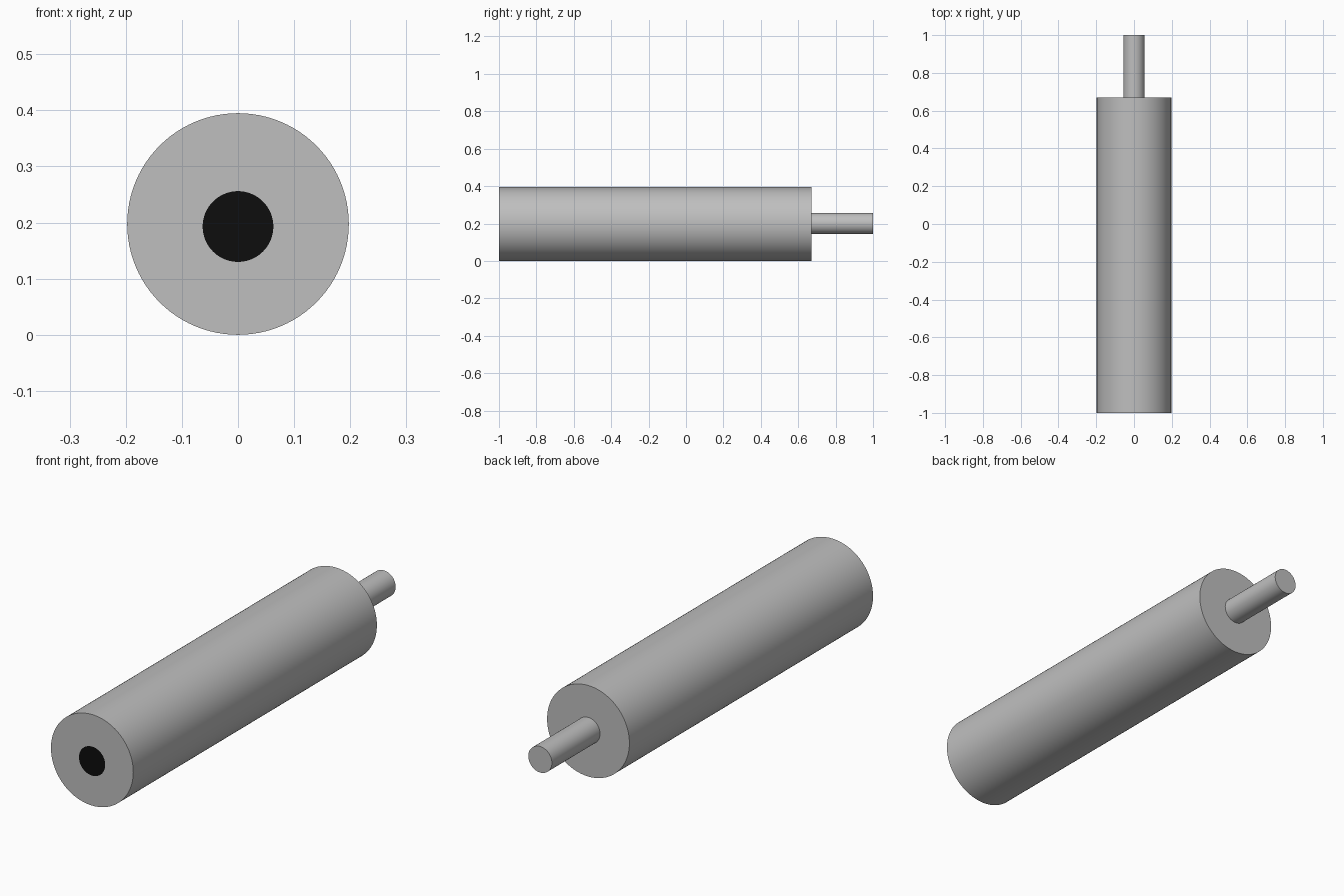
import bpy, bmesh, math

if "Cube" in bpy.data.objects:
    bpy.data.objects.remove(bpy.data.objects["Cube"])

SEGMENTS = 96


def material(name, color):
    m = bpy.data.materials.new(name)
    m.diffuse_color = (*color, 1)
    m.use_nodes = True
    m.node_tree.nodes["Principled BSDF"].inputs["Base Color"].default_value = m.diffuse_color
    return m


grey = material("metal grey", (0.52, 0.52, 0.52))
black = material("dark centre", (0.004, 0.004, 0.004))


def tube(name, rings, materials):
    """Skin rings (y, radius, centre z) along y and cap both ends."""
    bm = bmesh.new()
    loops = []
    for y, r, z in rings:
        angles = [2 * math.pi * i / SEGMENTS for i in range(SEGMENTS)]
        loops.append([bm.verts.new((r * math.cos(a), y, z + r * math.sin(a)))
                      for a in angles])
    for a, b in zip(loops, loops[1:]):
        for i in range(SEGMENTS):
            j = (i + 1) % SEGMENTS
            bm.faces.new((a[i], a[j], b[j], b[i]))
    front = bm.faces.new(loops[0])
    bm.faces.new(loops[-1])
    front.material_index = len(materials) - 1   # front cap takes the last colour
    bmesh.ops.recalc_face_normals(bm, faces=bm.faces)
    mesh = bpy.data.meshes.new(name)
    bm.to_mesh(mesh)
    bm.free()
    for m in materials:
        mesh.materials.append(m)
    obj = bpy.data.objects.new(name, mesh)
    bpy.context.collection.objects.link(obj)
    bpy.ops.object.select_all(action='DESELECT')
    obj.select_set(True)
    bpy.context.view_layer.objects.active = obj
    bpy.ops.object.shade_smooth_by_angle(angle=math.radians(30))
    return obj


# Main barrel, with a dark disc inset flush in its front end
tube("barrel", [(-1, 0.063, 0.193), (-1, 0.1975, 0.1975), (0.67, 0.1975, 0.1975)],
     [grey, black])

# Thin shaft at the back, sunk slightly into the barrel
tube("shaft", [(0.66, 0.0565, 0.2), (1, 0.0565, 0.2)], [grey])
